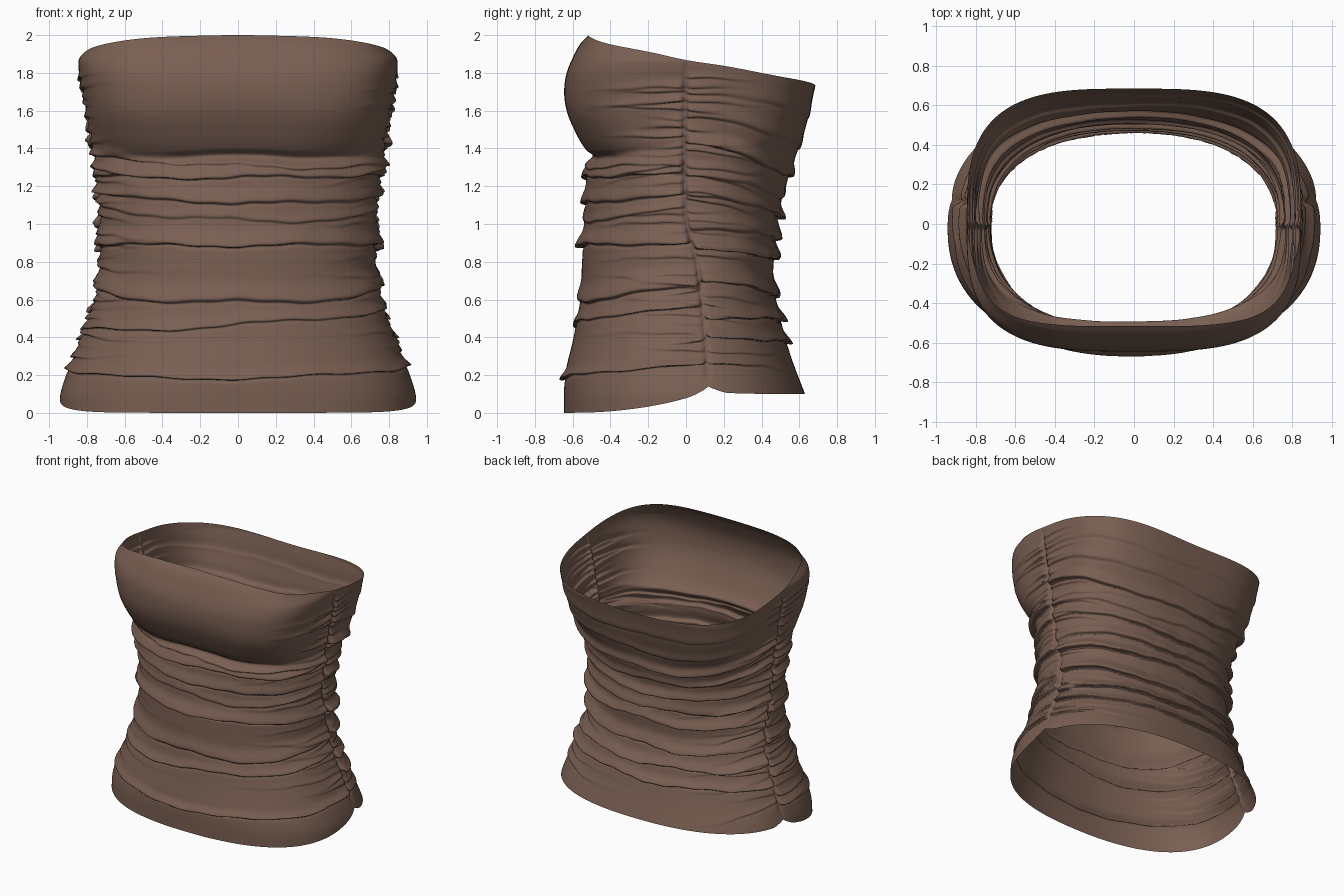
import bpy, math, random

if "Cube" in bpy.data.objects:
    bpy.data.objects.remove(bpy.data.objects["Cube"])
random.seed(7)

COLS, ROWS = 280, 300


def curve(pts, x):
    """Smooth interpolation through (x, value) points."""
    if x <= pts[0][0]:
        return pts[0][1]
    if x >= pts[-1][0]:
        return pts[-1][1]
    i = 0
    while pts[i + 1][0] < x:
        i += 1
    slope = lambda j: ((pts[min(j + 1, len(pts) - 1)][1] - pts[max(j - 1, 0)][1])
                       / (pts[min(j + 1, len(pts) - 1)][0] - pts[max(j - 1, 0)][0]))
    (x0, y0), (x1, y1) = pts[i], pts[i + 1]
    h = x1 - x0
    u = (x - x0) / h
    return (y0 * (1 + 2 * u) * (1 - u) ** 2 + slope(i) * h * u * (1 - u) ** 2
            + y1 * u * u * (3 - 2 * u) + slope(i + 1) * h * u * u * (u - 1))


def smooth(x):
    x = max(0.0, min(1.0, x))
    return x * x * (3 - 2 * x)


# Body profiles by height: half width, front depth, back depth, squareness
WIDTH = [(0, .945), (.1, .94), (.2, .91), (.3, .87), (.4, .83), (.5, .79), (.6, .755), (.75, .73),
         (1.1, .73), (1.3, .75), (1.5, .785), (1.7, .82), (1.86, .845), (1.93, .805), (2, .78)]
FRONT = [(0, .645), (.2, .64), (.4, .595), (.6, .56), (.8, .55), (1.0, .54), (1.2, .53), (1.32, .52),
         (1.365, .49), (1.40, .535), (1.5, .592), (1.6, .632), (1.7, .645), (1.8, .632), (1.9, .59),
         (1.96, .555), (2, .515)]
BACK = [(.1, .63), (.3, .555), (.5, .50), (.7, .462), (.9, .475), (1.1, .50), (1.3, .56),
        (1.5, .63), (1.73, .685)]
SQUARE = [(0, 2.4), (.4, 2.3), (.9, 2.3), (1.3, 2.5), (1.45, 3.0), (1.6, 3.3), (2, 3.4)]
# Edge heights from front (-1) through the side seam (0) to the back (1)
HEM = [(-1, 0), (-.6, .005), (-.35, .03), (-.12, .08), (-.02, .125), (0, .14), (.02, .13), (.12, .105), (1, .10)]
RIM = [(-1, 2.0), (-.72, 1.985), (-.45, 1.945), (-.2, 1.905), (0, 1.868), (.25, 1.835), (.6, 1.775), (1, 1.73)]
SEAM = [(0, .13), (.5, .12), (.8, .08), (1.05, 0), (2, 0)]

# Long folds: centre height, seam height, depth, roll width, tilt
FRONT_FOLDS = [(1.245, 1.26, .032, .026, .005), (1.11, 1.16, .026, .030, -.01),
               (1.02, 1.07, .012, .02, -.02), (.885, .90, .042, .03, 0), (.585, .66, .030, .035, .0),
               (.465, .50, .024, .02, .05), (.185, .25, .028, .016, .01), (1.31, 1.34, .020, .018, -.02)]
BACK_FOLDS = [(1.56, 1.70, .006, .03, 0), (1.40, 1.55, .010, .025, .02), (1.25, 1.42, .032, .024, 0),
              (1.14, 1.27, .014, .02, -.01), (1.035, 1.15, .036, .024, .01), (.92, .98, .032, .03, 0),
              (.82, .86, .046, .024, 0), (.62, .68, .046, .03, .01), (.495, .52, .040, .022, -.01),
              (.375, .40, .034, .020, 0)]


def make_folds(table, back):
    folds = [(zc, zs, d, w, tilt, 9.0, random.uniform(0, 6), 0) for zc, zs, d, w, tilt in table]
    # Short gathers running out from each side seam
    for side in (1, -1):
        z = .25
        while z < 1.78:
            drop = random.uniform(.02, .16) if back else random.uniform(-.03, .10)
            reach = random.uniform(.18, .6) if z < 1.4 else random.uniform(.15, .35)
            folds.append((z - drop, z, random.uniform(.010, .024), random.uniform(.010, .018), 0,
                          reach, random.uniform(0, 6), side))
            z += random.uniform(.035, .08)
    return folds


FOLDS = {False: make_folds(FRONT_FOLDS, False), True: make_folds(BACK_FOLDS, True)}


def column_folds(t):
    """Centre height, depth and width of each fold crossing one column."""
    s, c = abs(math.sin(t)), math.cos(t)
    pinch = smooth(.25 + s / .05)
    result = []
    for zc, zs, depth, w, tilt, reach, ph, side in FOLDS[math.sin(t) > 0]:
        if side * c < 0:
            continue
        depth *= pinch * math.exp(-(s / reach) ** 2) * (.88 + .2 * math.sin(3 * t + ph))
        if depth < .0006:
            continue
        height = zs + (zc - zs) * smooth(s) + tilt * c + .008 * math.sin(5 * t + ph) + .003 * math.sin(17 * t + ph)
        result.append((height, depth, w))
    return result


def surface_point(t, v, folds):
    sn = math.sin(t)
    z0, z1 = curve(HEM, sn), curve(RIM, sn)
    z = z0 + v * (z1 - z0)
    # Rounded rolls: tight crease below, soft bulge above
    bulge = 0.0
    for height, depth, w in folds:
        d = z - height
        if -.03 < d < 0:
            bulge -= depth * .3 * math.exp(-(d / .011) ** 2) * min(1, -d / .004)
        elif 0 <= d < .8 * w:
            bulge += depth * math.sin(d / w * math.pi / 1.6)
        elif .8 * w <= d < .2:
            bulge += depth * math.exp(-((d - .8 * w) / (1.5 * w)) ** 2)
    fade = smooth(v / .05) * smooth((1 - v) / .03)
    bulge = max(-.02, min(.05, bulge)) * fade
    # Narrow sunken side seam
    bulge -= .010 * math.exp(-(sn / .016) ** 2) * fade
    # Rounded cross-section, seam drifting backwards near the hem
    phi = t + curve(SEAM, z) * math.cos(t)
    a, n = curve(WIDTH, z), curve(SQUARE, z)
    # The crease under the bust dips off-centre and rises at the sides
    zf = z + .015 * math.exp(-((abs(math.cos(t)) - .6) / .25) ** 2) - .05 * max(0, 1 - abs(sn) / .5)
    b = curve(BACK, z) if math.sin(phi) > 0 else curve(FRONT, zf if z < 1.6 else zf + (z - zf) * smooth((z - 1.6) / .2))
    r = (abs(math.cos(phi) / a) ** n + abs(math.sin(phi) / b) ** n) ** (-1 / n) + bulge
    return (r * math.cos(phi), r * math.sin(phi), z - .4 * max(0, bulge))


# Open fabric tube, columns packed closer at the seams
verts, faces = [], []
for i in range(COLS):
    u = 2 * math.pi * i / COLS
    t = u - .22 * math.sin(2 * u)
    folds = column_folds(t)
    verts += [surface_point(t, j / ROWS, folds) for j in range(ROWS + 1)]
step = ROWS + 1
for i in range(COLS):
    k = (i + 1) % COLS
    faces += [(i * step + j, k * step + j, k * step + j + 1, i * step + j + 1) for j in range(ROWS)]

mesh = bpy.data.meshes.new("ruched_tube_top")
mesh.from_pydata(verts, [], faces)
mesh.polygons.foreach_set("use_smooth", [True] * len(faces))
fabric = bpy.data.materials.new("brown_fabric")
fabric.diffuse_color = (.19, .113, .084, 1)
fabric.use_nodes = True
fabric.node_tree.nodes["Principled BSDF"].inputs["Base Color"].default_value = fabric.diffuse_color
mesh.materials.append(fabric)
top = bpy.data.objects.new("ruched_tube_top", mesh)
bpy.context.collection.objects.link(top)
